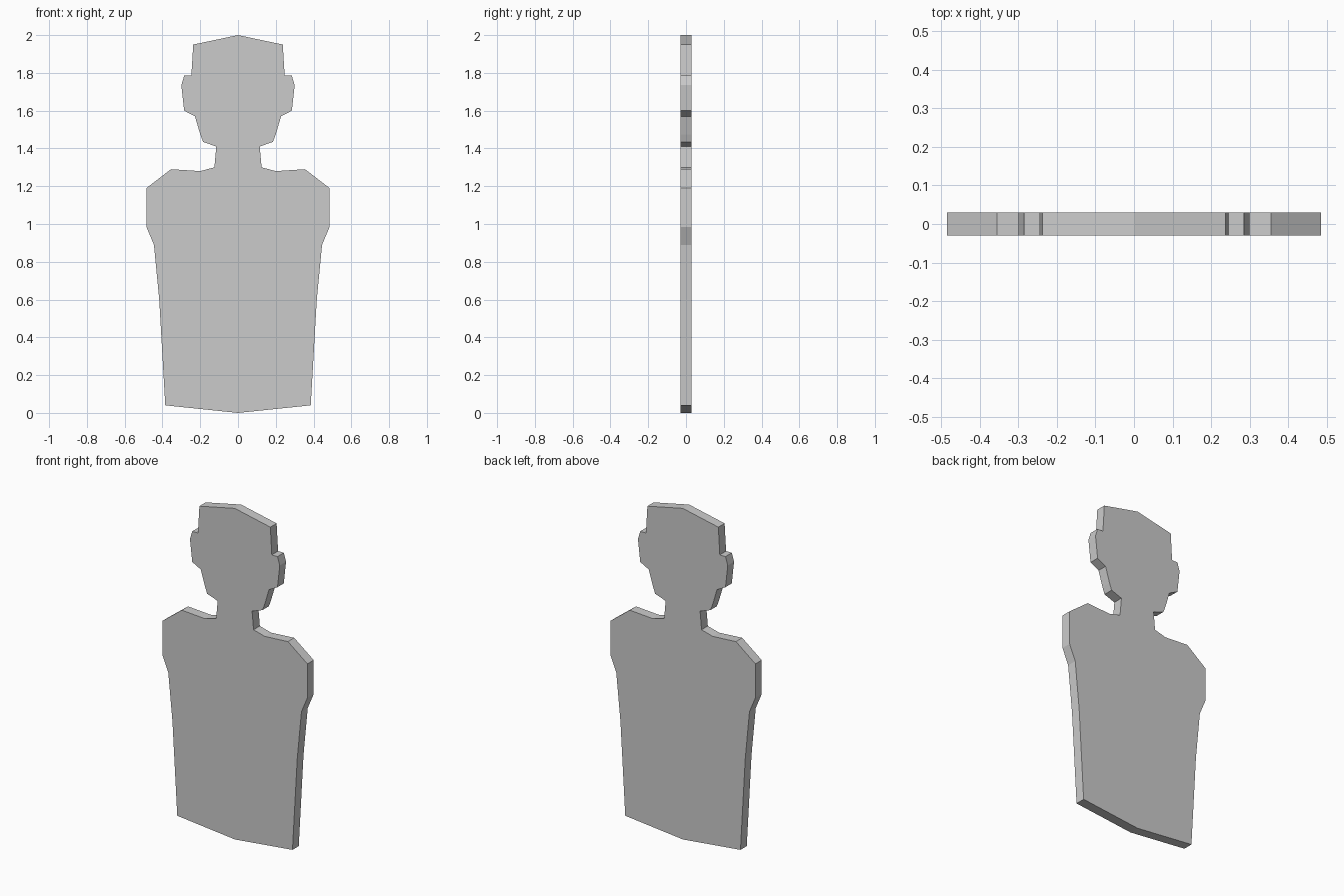
import bpy
import bmesh

if "Cube" in bpy.data.objects:
    bpy.data.objects.remove(bpy.data.objects["Cube"])

HALF_THICKNESS = 0.03

# Right half of the bust outline (x, z), from bottom centre to crown
half = [
    (0.0, 0.0), (0.385, 0.04), (0.417, 0.6), (0.445, 0.89),      # torso
    (0.485, 0.985), (0.485, 1.19), (0.355, 1.29), (0.20, 1.28),  # arm and shoulder
    (0.125, 1.30), (0.115, 1.41),                                # neck
    (0.185, 1.435), (0.20, 1.475), (0.228, 1.57),                # jaw
    (0.285, 1.60), (0.30, 1.735), (0.285, 1.785), (0.247, 1.785),  # ear
    (0.237, 1.95), (0.0, 2.0),                                   # crown
]

# Mirror the half to a closed outline
outline = half + [(-x, z) for x, z in reversed(half[1:-1])]

# Fill the outline and extrude it to a flat board
bm = bmesh.new()
face = bm.faces.new([bm.verts.new((x, -HALF_THICKNESS, z)) for x, z in outline])
extruded = bmesh.ops.extrude_face_region(bm, geom=[face], use_keep_orig=True)
back = [g for g in extruded["geom"] if isinstance(g, bmesh.types.BMVert)]
bmesh.ops.translate(bm, verts=back, vec=(0, 2 * HALF_THICKNESS, 0))
bmesh.ops.recalc_face_normals(bm, faces=bm.faces)

mesh = bpy.data.meshes.new("bust_silhouette_board")
bm.to_mesh(mesh)
bm.free()
board = bpy.data.objects.new("bust_silhouette_board", mesh)
bpy.context.collection.objects.link(board)
